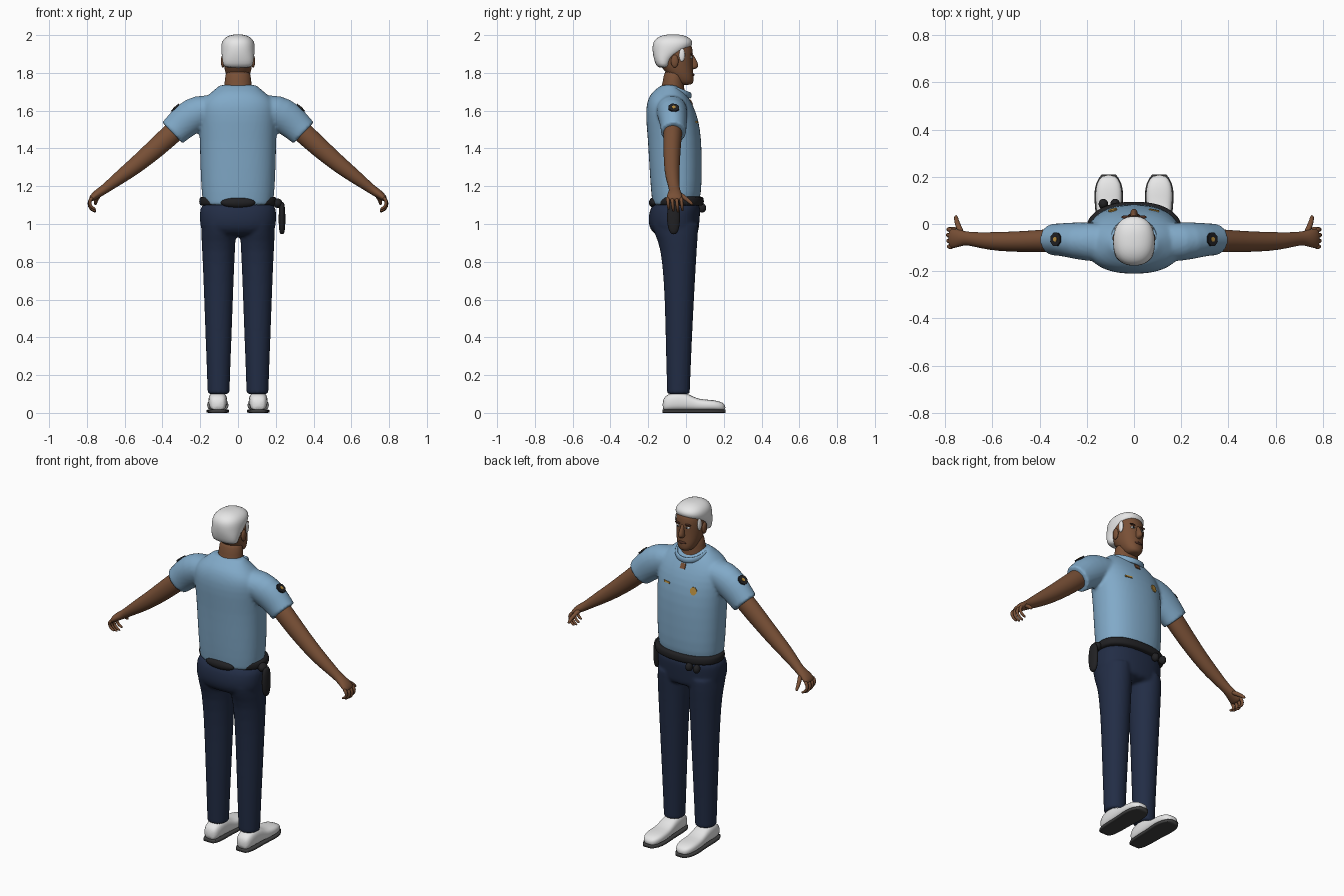
import bpy, bmesh, math
from mathutils import Vector, Matrix

cube = bpy.data.objects.get("Cube")
if cube:
    bpy.data.objects.remove(cube, do_unlink=True)

X, Y, Z = Vector((1, 0, 0)), Vector((0, 1, 0)), Vector((0, 0, 1))


def material(name, r, g, b):
    m = bpy.data.materials.new(name)
    m.use_nodes = True
    m.diffuse_color = (r, g, b, 1)
    bsdf = m.node_tree.nodes["Principled BSDF"]
    bsdf.inputs["Base Color"].default_value = (r, g, b, 1)
    bsdf.inputs["Roughness"].default_value = 0.8
    return m


SKIN = material("brown skin", 0.19, 0.08, 0.037)
SHIRT = material("light blue cloth", 0.22, 0.4, 0.58)
NAVY = material("navy cloth", 0.016, 0.026, 0.06)
BLACK = material("black leather", 0.015, 0.015, 0.017)
WHITE = material("white", 0.8, 0.8, 0.8)
SOLE = material("dark grey rubber", 0.05, 0.05, 0.05)
GOLD = material("gold", 0.5, 0.28, 0.05)
LIP = material("dark brown", 0.08, 0.03, 0.018)


def loft(bm, rings, v=Y, t=None, n=16, power=2.0, crease=False):
    """Skin a row of superellipse rings: (centre, half size across, half size along v)."""
    layer = bm.edges.layers.float.get("crease_edge") or bm.edges.layers.float.new("crease_edge")
    pts = [Vector(r[0]) for r in rings]
    loops = []
    for i, (c, ru, rv) in enumerate(rings):
        tan = t or (pts[min(i + 1, len(pts) - 1)] - pts[max(i - 1, 0)]).normalized()
        u = v.cross(tan).normalized()
        w = tan.cross(u)
        loop = []
        for k in range(n):
            a = math.tau * k / n
            ca, sa = math.cos(a), math.sin(a)
            pu = math.copysign(abs(ca) ** (2 / power), ca) * ru * 1.02
            pw = math.copysign(abs(sa) ** (2 / power), sa) * rv * 1.02
            loop.append(bm.verts.new(pts[i] + u * pu + w * pw))
        loops.append(loop)
    for a, b in zip(loops, loops[1:]):
        for k in range(n):
            bm.faces.new((a[k], a[k - 1], b[k - 1], b[k]))
    for cap in (loops[0], loops[-1]):
        face = bm.faces.new(cap)
        if crease:
            for e in face.edges:
                e[layer] = 1.0


def stack(rows, x=0):
    """Horizontal rings from rows of (height, half width, back y, front y)."""
    return [((x, (b + f) / 2, z), w, (f - b) / 2) for z, w, b, f in rows]


def finish(name, bm, mat, subsurf=1, fuse=0, mirror=False):
    bmesh.ops.recalc_face_normals(bm, faces=bm.faces[:])
    for f in bm.faces:
        f.smooth = True
    mesh = bpy.data.meshes.new(name)
    bm.to_mesh(mesh)
    bm.free()
    mesh.materials.append(mat)
    ob = bpy.data.objects.new(name, mesh)
    bpy.context.collection.objects.link(ob)
    if mirror:
        m = ob.modifiers.new("Mirror", 'MIRROR')
        m.use_mirror_merge = False
    if subsurf:
        ob.modifiers.new("Subdivision", 'SUBSURF').levels = subsurf
        ob.modifiers[-1].render_levels = subsurf
    if fuse:
        r = ob.modifiers.new("Fuse", 'REMESH')
        r.mode = 'VOXEL'
        r.voxel_size = fuse
        r.use_smooth_shade = True
        s = ob.modifiers.new("Relax", 'SMOOTH')
        s.factor, s.iterations = 0.5, 4
    return ob


def part(name, mat, rings, mirror=False, subsurf=1, **kw):
    bm = bmesh.new()
    loft(bm, rings, **kw)
    return finish(name, bm, mat, subsurf, mirror=mirror)


def ball(name, mat, loc, size, mirror=False):
    bm = bmesh.new()
    m = Matrix.Translation(loc) @ Matrix.Diagonal((*size, 1))
    bmesh.ops.create_uvsphere(bm, u_segments=20, v_segments=12, radius=1, matrix=m)
    return finish(name, bm, mat, 0, mirror=mirror)


# Shirt: body and both short sleeves fused together
bm = bmesh.new()
loft(bm, stack([(1.1, .18, -.175, .06), (1.15, .19, -.182, .08), (1.3, .197, -.192, .083),
                (1.45, .2, -.2, .08), (1.55, .205, -.21, .065), (1.62, .205, -.21, .04),
                (1.665, .18, -.198, .015), (1.7, .135, -.178, -.005),
                (1.735, .095, -.13, -.045)]), t=Z, n=24, power=2.3, crease=True)
for s in (1, -1):
    loft(bm, [((s * .1, -.08, 1.62), .06, .08), ((s * .2, -.075, 1.6), .092, .083),
              ((s * .27, -.068, 1.555), .092, .075), ((s * .31, -.066, 1.518), .083, .069),
              ((s * .347, -.066, 1.482), .078, .067)], crease=True)
shirt = finish("shirt", bm, SHIRT, fuse=.009)

# Trousers: hips and both legs fused together
bm = bmesh.new()
loft(bm, stack([(1.12, .185, -.165, .07), (1.08, .2, -.19, .075), (1.02, .2, -.2, .07),
                (.97, .195, -.19, .066), (.93, .17, -.15, .058)]), t=Z, n=24, power=2.3)
for s in (1, -1):
    loft(bm, stack([(1.0, .09, -.18, .065), (.94, .092, -.165, .064), (.88, .088, -.135, .058),
                    (.7, .08, -.117, .048), (.5, .073, -.11, .037), (.3, .065, -.106, .028),
                    (.1, .058, -.1, .02)], s * .103), t=Z, crease=True)
trousers = finish("trousers", bm, NAVY, fuse=.009)

# Shoes and soles
shoe_rows = [(-.125, .03, .07), (-.1, .046, .1), (-.04, .05, .115), (.015, .05, .1),
             (.06, .052, .072), (.12, .058, .07), (.175, .052, .064), (.21, .026, .045)]
part("shoes", WHITE, [((.107, y, (h + .012) / 2), w, (h - .012) / 2) for y, w, h in shoe_rows],
     mirror=True, v=Z, t=Y, power=2.8)
part("shoe_soles", SOLE, [((.107, y, .009), w + .004, .009) for y, w, h in shoe_rows],
     mirror=True, v=Z, t=Y, power=6, crease=True)

# Arms with palms, fingers and thumbs
bm = bmesh.new()
loft(bm, [((.28, -.068, 1.54), .055, .05), ((.347, -.07, 1.482), .056, .05),
          ((.43, -.074, 1.405), .053, .046), ((.535, -.075, 1.315), .045, .042),
          ((.61, -.073, 1.258), .038, .038), ((.68, -.065, 1.205), .028, .03),
          ((.715, -.06, 1.178), .024, .028), ((.745, -.06, 1.16), .023, .038),
          ((.772, -.062, 1.138), .018, .042), ((.782, -.062, 1.125), .01, .038)])
for i, reach in enumerate((.85, 1, 1.05, .95)):
    y = -.098 + i * .024
    bend = [(0, 0), (.02, -.02), (.02, -.045), (.006, -.065), (-.018, -.075)]
    loft(bm, [((.768 + dx * reach, y + .002 * k, 1.142 + dz * reach), .011 - k * .001, .011 - k * .001)
              for k, (dx, dz) in enumerate(bend)], n=8)
loft(bm, [((.728, -.045, 1.165), .014, .014), ((.742, -.015, 1.145), .013, .013),
          ((.753, .015, 1.122), .011, .011), ((.755, .038, 1.1), .008, .008)], v=X, n=8)
finish("arms_and_hands", bm, SKIN, mirror=True)

# Neck and head
part("neck", SKIN, stack([(1.6, .085, -.15, -.01), (1.66, .084, -.152, 0), (1.7, .077, -.138, -.008),
                          (1.75, .07, -.122, -.012), (1.83, .066, -.115, -.01)]), t=Z)
part("head", SKIN, stack([(1.735, .028, -.035, .028), (1.75, .046, -.06, .04), (1.78, .06, -.085, .04),
                          (1.815, .07, -.12, .036), (1.86, .077, -.145, .034), (1.9, .079, -.15, .036),
                          (1.95, .077, -.15, .032), (1.98, .055, -.12, 0)]), t=Z, n=20, power=2.2)
part("nose", SKIN, stack([(1.9, .009, .015, .04), (1.87, .012, .015, .054), (1.84, .018, .015, .07),
                          (1.826, .017, .015, .062), (1.818, .008, .015, .042)]), t=Z, n=10)
ball("ears", SKIN, (.08, -.06, 1.862), (.011, .02, .034), mirror=True)
ball("lips", LIP, (0, .037, 1.79), (.025, .008, .008))
ball("eyes", WHITE, (.03, .026, 1.882), (.014, .009, .007), mirror=True)
ball("pupils", BLACK, (.03, .033, 1.882), (.005, .004, .006), mirror=True)
ball("eyebrows", LIP, (.032, .029, 1.9), (.021, .008, .005), mirror=True)

# Hair cap, swept back behind the ears, and sideburns
part("hair", WHITE, stack([(1.825, .073, -.148, -.085), (1.85, .08, -.163, -.082),
                           (1.885, .084, -.172, -.055), (1.91, .087, -.176, -.005),
                           (1.94, .089, -.177, .03), (1.965, .085, -.172, .036),
                           (1.985, .071, -.155, .02), (1.999, .045, -.125, -.012),
                           (2.004, .015, -.09, -.045)]), t=Z, n=20, power=2.3)
ball("sideburns", WHITE, (.073, -.022, 1.895), (.009, .016, .035), mirror=True)

# Collar band around the front of the neck, with bare skin in the notch
arc = [math.radians(a) for a in range(-10, 191, 20)]
part("collar", SHIRT, [((.092 * math.cos(a), -.065 + .088 * math.sin(a), 1.715 - .035 * math.sin(a)),
                        .009, .017) for a in arc], v=Z, n=10)

# Belt, back pouch, front pouches and holster
part("belt", BLACK, stack([(1.095, .19, -.15, .08), (1.1, .2, -.165, .09), (1.12, .204, -.168, .094),
                           (1.142, .2, -.165, .09), (1.147, .19, -.15, .08)]), t=Z, n=28, power=2.3)
ball("back_pouch", BLACK, (0, -.17, 1.113), (.092, .026, .028))
for i, x in enumerate((-.13, -.08)):
    ball(f"front_pouch_{i + 1}", BLACK, (x, .085, 1.085), (.02, .022, .025))
part("holster", BLACK, stack([(.945, .008, -.075, -.055), (.96, .015, -.09, -.04), (1.0, .018, -.1, -.032),
                              (1.05, .018, -.102, -.03), (1.1, .015, -.095, -.035),
                              (1.118, .008, -.08, -.05)], .233), t=Z, n=14)
ball("holster_loop", BLACK, (.21, -.065, 1.11), (.025, .03, .025))

# Thin plates laid on the shirt surface
bpy.context.view_layer.update()
shirt_eval = shirt.evaluated_get(bpy.context.evaluated_depsgraph_get())


def plate(name, mat, origin, aim, size, sides=16, lift=0.0):
    hit, loc, normal, _ = shirt_eval.ray_cast(Vector(origin), Vector(aim))
    if not hit:
        return
    side = (Z if abs(aim[1]) > .5 else Y).cross(normal).normalized()
    up = normal.cross(side)
    frame = Matrix((side, up, normal)).transposed().to_4x4()
    m = Matrix.Translation(loc + normal * lift) @ frame @ Matrix.Diagonal((*size, 1, 1))
    bm = bmesh.new()
    turn = Matrix.Rotation(math.pi / sides, 4, 'Z')
    bmesh.ops.create_cone(bm, cap_ends=True, segments=sides, radius1=1, radius2=1, depth=.009, matrix=m @ turn)
    ob = finish(name, bm, mat, 0)
    for p in ob.data.polygons:
        p.use_smooth = False


for s, label in ((1, "left"), (-1, "right")):
    spot, inward = (s * .5, -.065, 1.84), (-s * .6, 0, -.8)
    plate(f"{label}_sleeve_patch", BLACK, spot, inward, (.03, .03), 8)
    plate(f"{label}_sleeve_emblem", GOLD, spot, inward, (.011, .011), 8, .002)
plate("badge", GOLD, (-.09, .5, 1.53), (0, -1, 0), (.02, .024), 8)
plate("name_bar", GOLD, (.085, .5, 1.54), (0, -1, 0), (.03, .007), 4)
plate("open_neck", SKIN, (0, .5, 1.645), (0, -1, 0), (.022, .022), 4)
